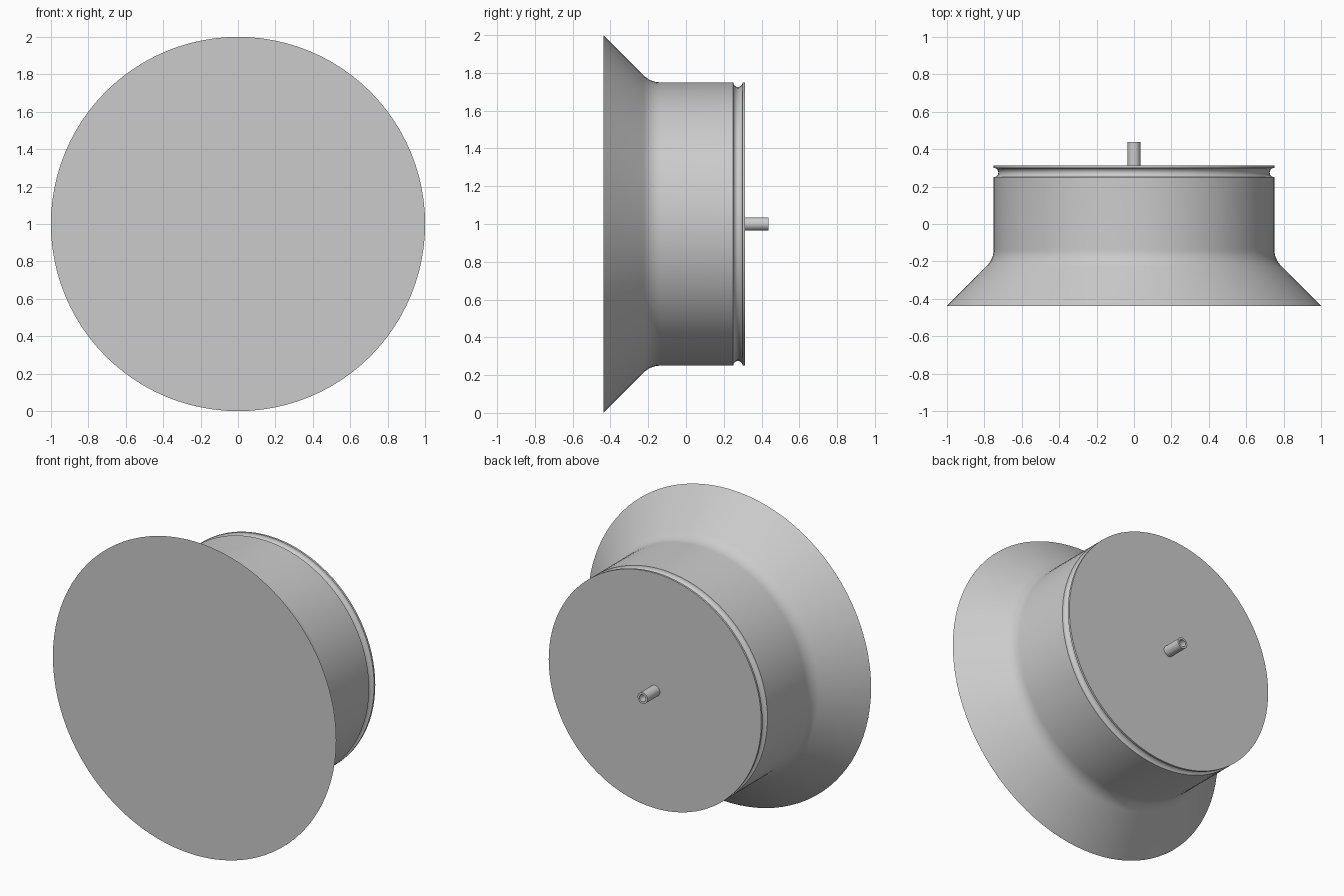
import bpy, bmesh, math
from mathutils import Matrix, Vector

cube = bpy.data.objects.get("Cube")
if cube:
    bpy.data.objects.remove(cube, do_unlink=True)

grey = bpy.data.materials.new("plain_grey")
grey.use_nodes = True
colour = (0.6, 0.6, 0.6, 1)
grey.diffuse_color = colour
grey.node_tree.nodes["Principled BSDF"].inputs["Base Color"].default_value = colour


def arc(r, y, radius, start, end, steps):
    """Profile points along a circular arc, angles in degrees."""
    angles = [math.radians(start + (end - start) * i / steps) for i in range(steps + 1)]
    return [(r + radius * math.cos(a), y + radius * math.sin(a)) for a in angles]


def lathe(name, profile, segments):
    """Spin a (radius, y) profile around the y axis through the disc centre."""
    bm = bmesh.new()
    verts = [bm.verts.new((r, y, 0)) for r, y in profile]
    edges = [bm.edges.new(pair) for pair in zip(verts, verts[1:])]
    bmesh.ops.spin(bm, geom=verts + edges, cent=(0, 0, 0), axis=(0, 1, 0),
                   angle=math.tau, steps=segments, use_duplicate=False)
    bmesh.ops.remove_doubles(bm, verts=bm.verts, dist=0.0001)
    bmesh.ops.recalc_face_normals(bm, faces=bm.faces)
    bmesh.ops.translate(bm, verts=bm.verts, vec=(0, 0, 1))
    mesh = bpy.data.meshes.new(name)
    bm.to_mesh(mesh)
    bm.free()
    mesh.materials.append(grey)
    obj = bpy.data.objects.new(name, mesh)
    bpy.context.collection.objects.link(obj)
    bpy.ops.object.select_all(action="DESELECT")
    obj.select_set(True)
    bpy.context.view_layer.objects.active = obj
    bpy.ops.object.shade_smooth_by_angle(angle=math.radians(30))
    return obj


front, back, tip = -0.4375, 0.3125, 0.4375
wall = 0.75

# Flared body: front disc, cone, fillet into the drum, round groove, back disc
fillet = 0.125
fillet_y = front + 0.25 + fillet * math.tan(math.radians(22.5))
body = [(0, front), (1, front)]
body += arc(wall + fillet, fillet_y, fillet, 225, 180, 8)
body += arc(wall, 0.275, 0.025, 270, 90, 12)
body += [(wall, back), (0, back)]
lathe("flared_body", body, 96)

# Hollow stem at the centre of the back
outer, inner = 0.035, 0.022
stem = [(outer, back), (outer, tip), (inner, tip), (inner, back + 0.001), (0, back + 0.001)]
lathe("hollow_stem", stem, 32)
